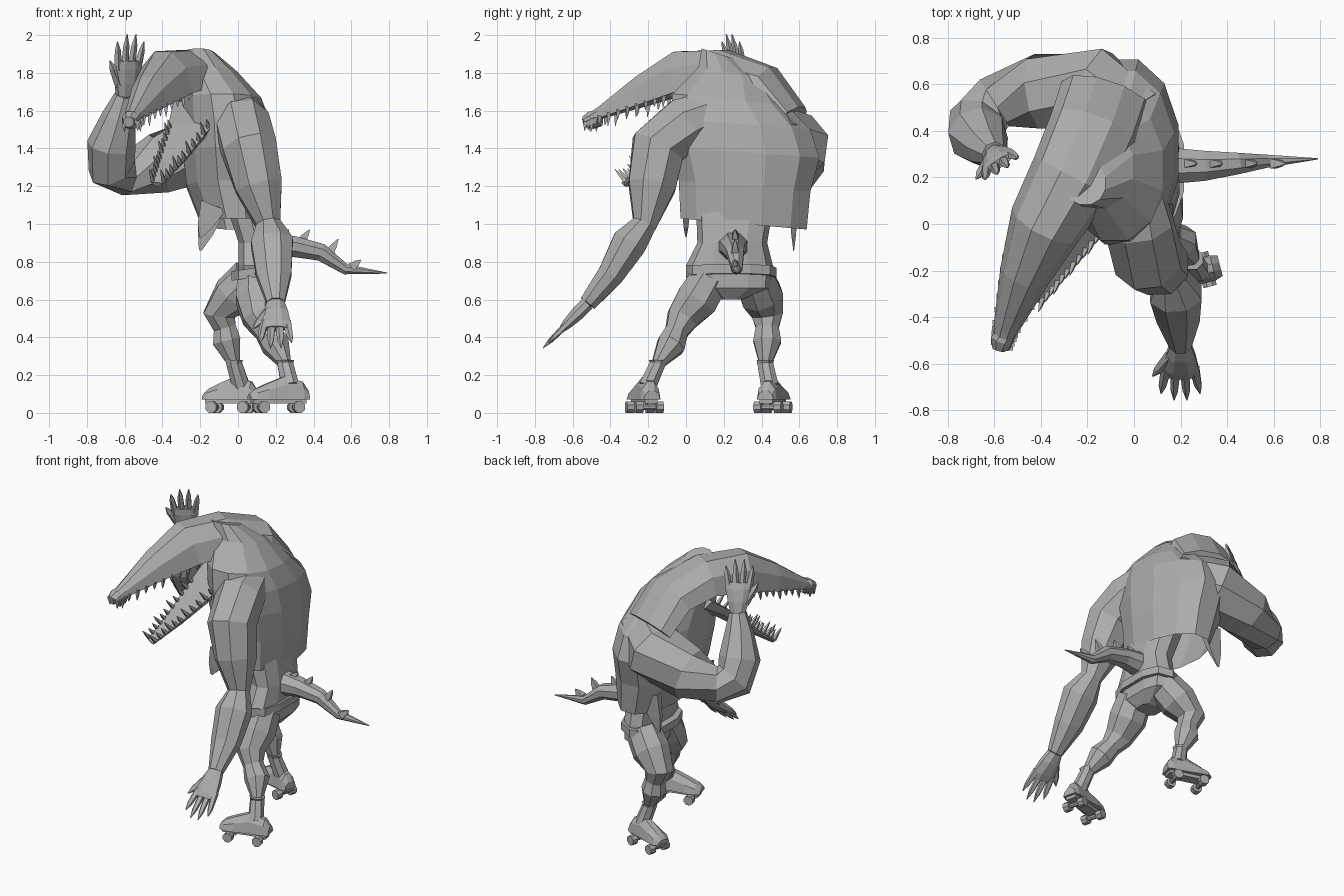
import bpy, bmesh, math
from mathutils import Vector as V

cube = bpy.data.objects.get("Cube")
if cube:
    bpy.data.objects.remove(cube, do_unlink=True)

grey = bpy.data.materials.new("plain grey")
grey.use_nodes = True
colour = (0.42, 0.42, 0.42, 1)
grey.diffuse_color = colour
grey.node_tree.nodes["Principled BSDF"].inputs["Base Color"].default_value = colour

X_AXIS, Y_AXIS, Z_AXIS = V((1, 0, 0)), V((0, 1, 0)), V((0, 0, 1))


def finish(name, bm):
    bmesh.ops.recalc_face_normals(bm, faces=bm.faces[:])
    mesh = bpy.data.meshes.new(name)
    bm.to_mesh(mesh)
    bm.free()
    mesh.materials.append(grey)
    obj = bpy.data.objects.new(name, mesh)
    bpy.context.collection.objects.link(obj)
    return obj


def circle(n, power=1):
    def soft(a):
        return math.copysign(abs(a) ** power, a)
    angles = [math.tau * (i + 0.5) / n for i in range(n)]
    return [(soft(math.cos(a)), soft(math.sin(a))) for a in angles]


def half_circle(direction, steps=5):
    angles = [math.pi * i / steps for i in range(steps + 1)]
    return [(math.cos(a), direction * math.sin(a)) for a in angles]


def bridge(bm, rings, caps=(True, True)):
    rings = [[bm.verts.new(p) for p in ring] for ring in rings]
    n = len(rings[0])
    for a, b in zip(rings, rings[1:]):
        for i in range(n):
            j = (i + 1) % n
            bm.faces.new((a[i], a[j], b[j], b[i]))
    for ring, wanted in zip((rings[0], rings[-1]), caps):
        if wanted:
            bm.faces.new(ring)


def tube(name, path, side=X_AXIS, section=None):
    """Loft through (x, y, z, half width, half depth) stations."""
    section = section or circle(8)
    pts = [V(p[:3]) for p in path]
    rings = []
    for i, p in enumerate(path):
        tangent = V()
        if i:
            tangent += (pts[i] - pts[i - 1]).normalized()
        if i < len(pts) - 1:
            tangent += (pts[i + 1] - pts[i]).normalized()
        tangent.normalize()
        u = V(side) - tangent * tangent.dot(V(side))
        u.normalize()
        v = u.cross(tangent)
        rings.append([pts[i] + u * a * p[3] + v * b * p[-1] for a, b in section])
    bm = bmesh.new()
    bridge(bm, rings)
    return finish(name, bm)


def levels(name, rows, sides, power, tilt=0.0, caps=(True, True)):
    """Stack rounded rectangles given as (z, x min, x max, y min, y max)."""
    rings = []
    for z, x0, x1, y0, y1 in rows:
        rings.append([V(((x0 + x1 + a * (x1 - x0)) / 2,
                         (y0 + y1 + b * (y1 - y0)) / 2, z - b * tilt))
                      for a, b in circle(sides, power)])
    bm = bmesh.new()
    bridge(bm, rings, caps)
    return finish(name, bm)


def spike(name, base, tip, width, depth, side=X_AXIS, sides=4, full=0.6):
    base, tip = V(base), V(tip)
    middle = base.lerp(tip, full)
    stations = [(base, 1), (middle, full), (tip, 0.1)]
    return tube(name, [(*point, width * size, depth * size) for point, size in stations],
                side, circle(sides))


# Hunched torso in a loose vest, open at the hem
levels("vest", [
    (1, -0.2, 0.18, -0.04, 0.65), (1.2, -0.28, 0.2, -0.05, 0.67),
    (1.38, -0.3, 0.2, -0.1, 0.72), (1.53, -0.3, 0.18, -0.1, 0.67),
    (1.66, -0.3, 0.13, -0.08, 0.54), (1.8, -0.33, 0, 0.06, 0.43),
    (1.9, -0.3, -0.12, 0.08, 0.27)], sides=12, power=0.95, tilt=0.03, caps=(False, True))
for name, y, z in (("left_vest_corner", 0, 0.93), ("right_vest_corner", 0.57, 0.86)):
    spike(name, (-0.13, y, 1.1), (-0.2, y, z), width=0.1, depth=0.03)

# Waist and hips in one piece, with a tilted belt
levels("hips", [(0.6, 0, 0.15, 0.17, 0.3), (0.66, 0, 0.2, 0.04, 0.45),
                (0.78, 0, 0.2, 0, 0.46), (0.9, 0, 0.2, 0.06, 0.43),
                (1.2, -0.1, 0.15, 0.05, 0.48)], sides=10, power=0.75)
belt = levels("belt", [(z, -0.04, 0.22, 0, 0.48) for z in (0.72, 0.77)], sides=10, power=0.75)
for vert in belt.data.vertices:
    vert.co.z += 0.15 * (vert.co.x - 0.1)

# Legs and roller skates
girths = (0.11, 0.12, 0.09, 0.065, 0.08, 0.035)
legs = {
    "left": [(0.1, 0.13, 0.72), (0.1, 0.06, 0.6), (0.11, -0.02, 0.5),
             (0.15, -0.05, 0.43), (0.2, -0.08, 0.36), (0.25, -0.15, 0.26)],
    "right": [(0.07, 0.36, 0.72), (-0.02, 0.4, 0.62), (-0.1, 0.43, 0.52),
              (-0.07, 0.43, 0.45), (-0.06, 0.43, 0.38), (-0.02, 0.42, 0.26)]}
skates = {"left": ((0.37, -0.18, 0), (0.06, -0.26, 0)),
          "right": ((0.1, 0.42, 0), (-0.18, 0.5, 0))}
boot_shape = [(0, 0.045, 0.05), (0.1, 0.055, 0.1), (0.4, 0.055, 0.13),
              (0.7, 0.065, 0.09), (0.9, 0.065, 0.06), (1, 0.045, 0.03)]
for which, joints in legs.items():
    tube(which + "_leg", [(*joint, girth) for joint, girth in zip(joints, girths)])
    heel, toe = (V(p) for p in skates[which])
    ahead = (toe - heel).normalized()
    across = ahead.cross(Z_AXIS)
    sole = Z_AXIS * 0.07
    shin = V(joints[-1])
    ankle = heel.lerp(toe, 0.3) + sole * 2
    tube(which + "_boot_cuff", [(*(shin + Z_AXIS * 0.02), 0.05), (*shin, 0.045), (*ankle, 0.05)])
    tube(which + "_boot", [(*(heel.lerp(toe, t) + sole), w, h) for t, w, h in boot_shape],
         across, half_circle(1))
    tube(which + "_skate_plate", [(*(heel.lerp(toe, t) + sole * 0.9), 0.05, 0.02)
                                  for t in (0.05, 0.95)], across, circle(4))
    for t, place in ((0.2, "rear"), (0.8, "front")):
        hub = heel.lerp(toe, t) + Z_AXIS * 0.03
        tube(f"{which}_{place}_axle", [(*(hub + across * s * 0.06), 0.015) for s in (-1, 1)], ahead)
        for s in (-1, 1):
            tube(f"{which}_{place}_wheel", [(*(hub + across * s * reach), 0.032)
                                           for reach in (0.035, 0.075)], ahead)


# Arms and clawed hands
def hand(which, wrist, direction, side):
    wrist, ahead, across = V(wrist), V(direction).normalized(), V(side).normalized()
    palm = [(0, 0.05, 0.04), (0.07, 0.07, 0.04), (0.15, 0.085, 0.03), (0.19, 0.075, 0.02)]
    tube(which + "_palm", [(*(wrist + ahead * t), w, h) for t, w, h in palm], across)
    for finger in range(4):
        spread = finger - 1.5
        length = 0.34 - 0.02 * spread ** 2
        spike(which + "_finger", wrist + ahead * 0.14 + across * spread * 0.04,
              wrist + ahead * length + across * spread * 0.056,
              width=0.025, depth=0.02, side=across, sides=5, full=0.7)
    spike(which + "_thumb", wrist + ahead * 0.06 - across * 0.04,
          wrist + ahead * 0.19 - across * 0.12,
          width=0.03, depth=0.025, side=across, sides=5, full=0.7)


left_wrist, right_wrist = (0.2, -0.52, 0.58), (-0.6, 0.3, 1.68)
tube("left_arm", [
    (0, 0.16, 1.6, 0.12), (0.02, 0, 1.53, 0.155), (0.06, -0.15, 1.4, 0.155),
    (0.11, -0.18, 1.2, 0.135), (0.16, -0.22, 1, 0.07), (0.18, -0.3, 0.9, 0.12, 0.1),
    (0.19, -0.4, 0.73, 0.1, 0.075), (*left_wrist, 0.05)])
hand("left", left_wrist, direction=(0, -1, -1), side=X_AXIS)
tube("right_arm", [
    (0, 0.42, 1.47, 0.18), (-0.18, 0.57, 1.4, 0.2), (-0.42, 0.57, 1.32, 0.165),
    (-0.6, 0.52, 1.27, 0.12), (-0.67, 0.44, 1.3, 0.13), (-0.67, 0.38, 1.42, 0.13),
    (-0.63, 0.33, 1.57, 0.09), (*right_wrist, 0.055)], side=(2, 2, 3))
hand("right", right_wrist, direction=(0.1, -0.2, 0.9), side=(3, 2, 0))

# Long head: domed upper jaw running back into the neck, slim lower jaw, nose
upper = [(-0.12, 0.55, 1.55, 0.2, 0.1), (-0.17, 0.4, 1.7, 0.2, 0.15),
         (-0.26, 0.2, 1.74, 0.19, 0.19), (-0.38, 0, 1.7, 0.16, 0.23),
         (-0.47, -0.22, 1.63, 0.11, 0.16), (-0.55, -0.45, 1.56, 0.055, 0.06),
         (-0.57, -0.53, 1.53, 0.04)]
lower = [(-0.2, 0.16, 1.65, 0.15, 0.1), (-0.25, 0, 1.53, 0.125, 0.08),
         (-0.35, -0.18, 1.35, 0.075, 0.05), (-0.43, -0.33, 1.22, 0.03)]
facing = V((3, -1, 0)).normalized()
tube("upper_jaw", upper, facing, half_circle(-1))
tube("lower_jaw", lower, facing, half_circle(1))
tube("nose", [(-0.55, -0.46, 1.56, 0.045), (-0.57, -0.5, 1.55, 0.05),
              (-0.58, -0.54, 1.54, 0.03)], facing)


# Teeth along both edges of each jaw
def teeth(name, path, direction, count, length):
    direction = V(direction)
    for s in (-1, 1):
        for i in range(count):
            f = (i + 0.5) / count * (len(path) - 1)
            k = int(f)
            a, b = (V(p[:3]) + facing * s * p[3] * 0.9 for p in path[k:k + 2])
            root = a.lerp(b, f - k)
            size = length * (1.2 if i % 3 == 1 else 0.8)
            spike(name, root - direction * 0.01, root + direction * size, width=0.016, depth=0.016)


teeth("upper_tooth", upper[3:], direction=(0, -0.1, -1), count=13, length=0.05)
teeth("lower_tooth", lower[1:], direction=(-0.2, -0.6, 0.7), count=11, length=0.07)

# Tail with a row of swept spikes
tube("tail", [(0.1, 0.25, 0.88, 0.09), (0.3, 0.25, 0.88, 0.07, 0.06), (0.44, 0.26, 0.85, 0.05),
              (0.57, 0.27, 0.76, 0.03), (0.79, 0.28, 0.74, 0.003)], side=Y_AXIS)
for x, z, height in ((0.24, 0.92, 0.05), (0.35, 0.9, 0.07), (0.5, 0.84, 0.08), (0.62, 0.77, 0.04)):
    root = V((x, 0.26, z))
    spike("tail_spike", root - X_AXIS * 0.02, root + X_AXIS * 0.03 + Z_AXIS * height,
          width=0.035, depth=0.03)
